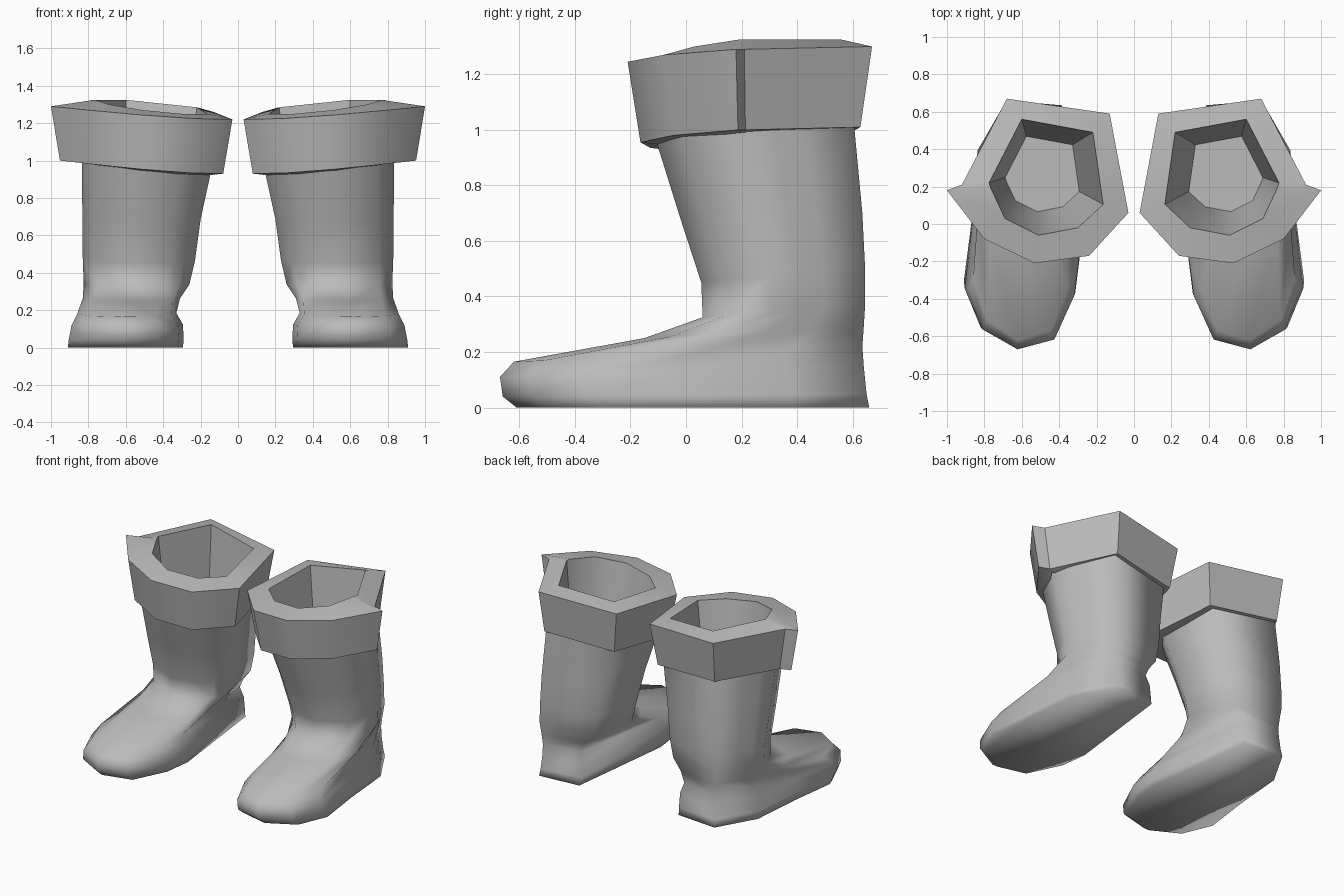
import bpy
import bmesh

cube = bpy.data.objects.get("Cube")
if cube:
    bpy.data.objects.remove(cube, do_unlink=True)

grey = bpy.data.materials.new("boot_grey")
grey.use_nodes = True
colour = (0.5, 0.5, 0.5, 1)
grey.diffuse_color = colour
grey.node_tree.nodes["Principled BSDF"].inputs["Base Color"].default_value = colour

# Unit outlines (across, front to back): long for the sole, rounder for the shaft
SOLE = [(.63, 1), (.15, .98), (0, .37), (.04, .22), (.22, .04),
        (.55, 0), (.86, .08), (1, .24), (.93, .5), (.88, .79)]
SHAFT = [(.76, 1), (.09, .9), (0, .29), (.1, .17), (.23, .05),
         (.55, 0), (.88, .14), (1, .43), (.95, .6), (.88, .75)]

# Boot levels: inner x, outer x, front y, back y, front z, back z, shaft blend
LEVELS = [(.295, .91, -.61, .66, 0, 0, 0),
          (.29, .905, -.66, .65, .04, .05, 0),
          (.295, .89, -.67, .64, .11, .15, 0),
          (.33, .86, -.62, .635, .165, .22, .1),
          (.31, .83, -.15, .64, .25, .29, .6),
          (.26, .825, .06, .645, .325, .37, 1),
          (.23, .83, .055, .645, .45, .5, 1),
          (.2, .832, -.02, .635, .68, .7, 1),
          (.13, .835, -.12, .605, 1, 1.02, 1)]

# Cuff outlines, with a small overlap step on the outer side
RIM_OUT = [(.68, .67, 1.3), (.13, .59, 1.26), (.03, .06, 1.22), (.24, -.17, 1.225),
           (.53, -.21, 1.245), (.8, -.08, 1.27), (1, .18, 1.29), (.92, .21, 1.29)]
RIM_IN = [(.6, .56, 1.325), (.22, .49, 1.285), (.165, .105, 1.25), (.3, -.02, 1.25),
          (.51, -.06, 1.27), (.69, .03, 1.3), (.765, .19, 1.325), (.775, .22, 1.325)]


def level_ring(x0, x1, y0, y1, z0, z1, t):
    ring = []
    for (ua, va), (ub, vb) in zip(SOLE, SHAFT):
        u, v = ua + (ub - ua) * t, va + (vb - va) * t
        ring.append((x0 + (x1 - x0) * u, y0 + (y1 - y0) * v, z0 + (z1 - z0) * v))
    return ring


def shrink(ring, factor, drop, cx=.52, cy=.25):
    return [(cx + (x - cx) * factor, cy + (y - cy) * factor, z - drop) for x, y, z in ring]


def loft(name, rings, side, angle=None):
    """Bridge the rings, close the first one, and mirror for the other side."""
    bm = bmesh.new()
    rows = [[bm.verts.new((x * side, y, z)) for x, y, z in ring] for ring in rings]
    bm.faces.new(rows[0])
    for a, b in zip(rows, rows[1:]):
        for i in range(len(a)):
            bm.faces.new((a[i - 1], a[i], b[i], b[i - 1]))
    bmesh.ops.recalc_face_normals(bm, faces=bm.faces)
    mesh = bpy.data.meshes.new(name)
    bm.to_mesh(mesh)
    bm.free()
    mesh.materials.append(grey)
    obj = bpy.data.objects.new(name, mesh)
    bpy.context.collection.objects.link(obj)
    bpy.ops.object.select_all(action='DESELECT')
    obj.select_set(True)
    bpy.context.view_layer.objects.active = obj
    if angle:
        bpy.ops.object.shade_smooth_by_angle(angle=angle)
    else:
        bpy.ops.object.shade_smooth()


boot = [level_ring(*level) for level in LEVELS]
# Cuff from the lining floor, over the rim, down the outside and under to the shaft
lining_floor = [(x, y, .42) for x, y, z in shrink(RIM_IN, .65, 0, .53, .3)]
cuff = [lining_floor, RIM_IN, RIM_OUT, shrink(RIM_OUT, .9, .29), shrink(RIM_OUT, .7, .3)]

for label, side in (("left", 1), ("right", -1)):
    loft(label + "_boot", boot, side)
    loft(label + "_cuff", cuff, side, .7)
